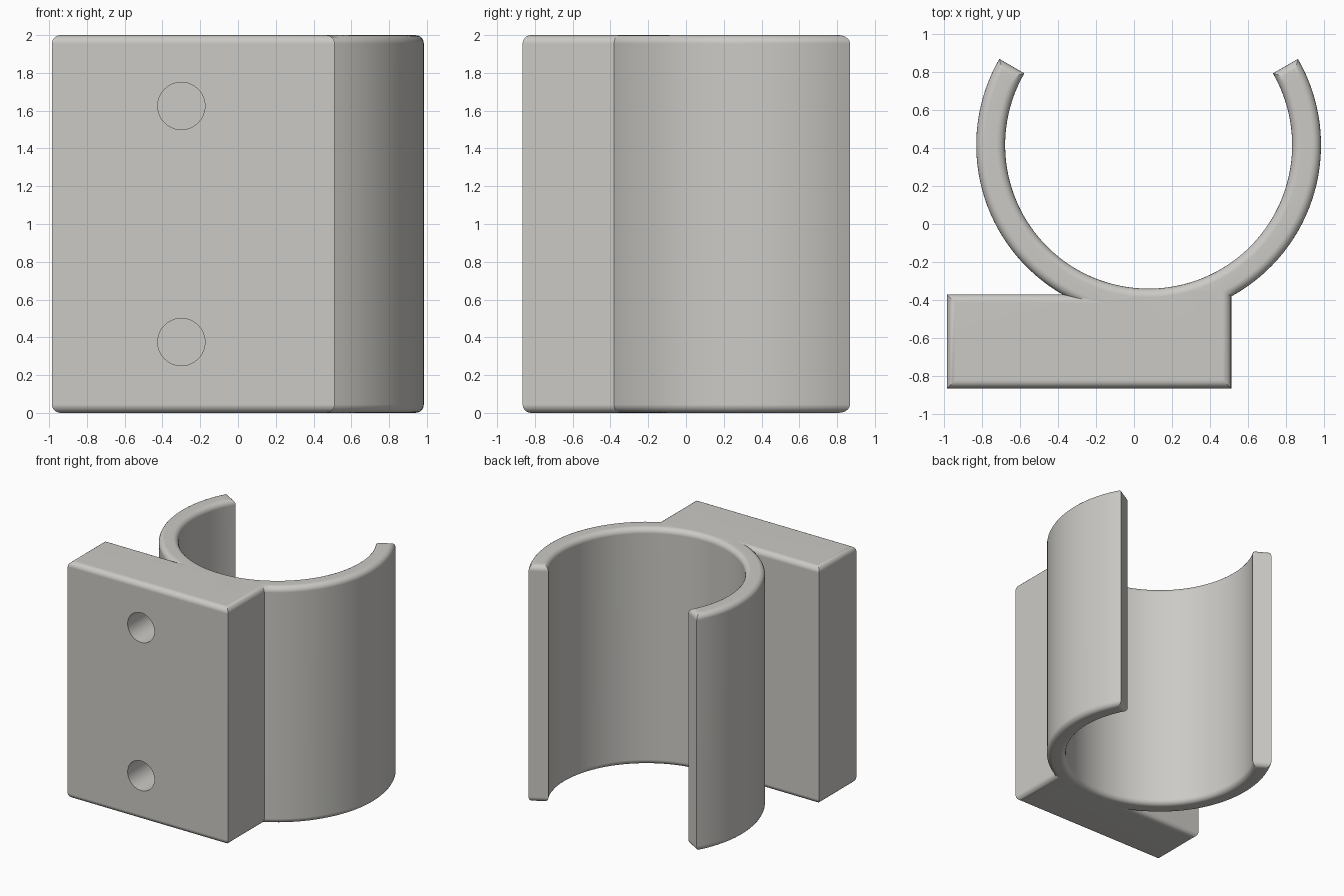
import bpy, bmesh
from math import radians, cos, sin, asin, acos, pi
from mathutils import Matrix

cube = bpy.data.objects.get("Cube")
if cube:
    bpy.data.objects.remove(cube, do_unlink=True)

HEIGHT, FILLET, FILLET_STEPS = 2.0, 0.045, 5
CX, CY, R_OUT, R_IN = 0.077, 0.415, 0.907, 0.755       # clip ring
LEFT, RIGHT, FRONT, BACK = -0.985, 0.512, -0.865, -0.37  # mounting block
TIP = radians(30)                                      # ring opening
SIDE, MIDDLE = 32, 28                                  # arc steps


def arc(radius, start, end, steps):
    """Points on the ring from one angle to another."""
    angles = [start + (end - start) * i / steps for i in range(steps + 1)]
    return [(CX + radius * cos(a), CY + radius * sin(a)) for a in angles]


def outline(d):
    """Joined outline of the open ring and the block, inset by d."""
    outer, inner = R_OUT - d, R_IN + d
    meet_right = -acos((RIGHT - d - CX) / outer)
    meet_back = -pi - asin((BACK - d - CY) / outer)
    tip_out, tip_in = TIP - asin(d / outer), TIP - asin(d / inner)
    points = arc(outer, tip_out, meet_right, SIDE)
    points += [(RIGHT - d, FRONT + d), (LEFT + d, FRONT + d), (LEFT + d, BACK - d)]
    points += arc(outer, meet_back, -pi - tip_out, SIDE)
    points += arc(inner, -pi - tip_in, meet_back, SIDE)
    points += arc(inner, meet_back, meet_right, MIDDLE)[1:-1]
    points += arc(inner, meet_right, tip_in, SIDE)
    return points


def cap(bm, loop):
    """Close one end: a strip along each ring arm and one face for the block."""
    n = len(loop)
    left = SIDE + 4
    for i in range(SIDE):
        bm.faces.new([loop[i], loop[i + 1], loop[n - 2 - i], loop[n - 1 - i]])
        a, b = left + i, left + 2 * SIDE + 1 - i
        bm.faces.new([loop[a], loop[a + 1], loop[b - 1], loop[b]])
    arm_end = left + 2 * SIDE + 1
    middle = loop[SIDE:left + 1] + loop[arm_end:n - SIDE]
    face = bm.faces.new(middle)
    bmesh.ops.triangulate(bm, faces=[face])


# Material
grey = bpy.data.materials.new("warm grey")
grey.use_nodes = True
colour = (0.60, 0.59, 0.56, 1)
grey.diffuse_color = colour
grey.node_tree.nodes["Principled BSDF"].inputs["Base Color"].default_value = colour

# Stack the outline in layers, inset at both ends for rounded rims
turns = [pi / 2 * i / FILLET_STEPS for i in range(FILLET_STEPS + 1)]
rim = [(FILLET * (1 - sin(t)), FILLET * (1 - cos(t))) for t in turns]
layers = rim + [(d, HEIGHT - z) for d, z in reversed(rim)]
bm = bmesh.new()
loops = [[bm.verts.new((x, y, z)) for x, y in outline(d)] for d, z in layers]
for low, high in zip(loops, loops[1:]):
    for i in range(len(low)):
        bm.faces.new([low[i - 1], low[i], high[i], high[i - 1]])
cap(bm, loops[0])
cap(bm, loops[-1])
bmesh.ops.recalc_face_normals(bm, faces=bm.faces[:])
mesh = bpy.data.meshes.new("pipe_clip")
bm.to_mesh(mesh)
bm.free()
clip = bpy.data.objects.new("pipe_clip", mesh)
bpy.context.collection.objects.link(clip)
mesh.materials.append(grey)

# Two blind screw holes in the front of the block
bm = bmesh.new()
for z in (0.375, 1.625):
    bmesh.ops.create_cone(bm, cap_ends=True, segments=48, radius1=0.125, radius2=0.125,
                          depth=0.9, matrix=Matrix.Translation((-0.3, FRONT, z))
                          @ Matrix.Rotation(pi / 2, 4, 'X'))
cut_mesh = bpy.data.meshes.new("screw_hole_cutter")
bm.to_mesh(cut_mesh)
bm.free()
cut_mesh.materials.append(grey)
cutter = bpy.data.objects.new("screw_hole_cutter", cut_mesh)
bpy.context.collection.objects.link(cutter)
cutter.hide_render = True
cut = clip.modifiers.new("screw_holes", 'BOOLEAN')
cut.operation, cut.solver, cut.object = 'DIFFERENCE', 'EXACT', cutter

# Apply the cut, then smooth the curved surfaces and keep the flats flat
bpy.ops.object.select_all(action='DESELECT')
clip.select_set(True)
bpy.context.view_layer.objects.active = clip
bpy.ops.object.modifier_apply(modifier=cut.name)
bpy.data.objects.remove(cutter, do_unlink=True)
bpy.ops.object.shade_smooth_by_angle(angle=radians(28))
flats = clip.modifiers.new("flat_faces", 'WEIGHTED_NORMAL')
flats.keep_sharp = True
